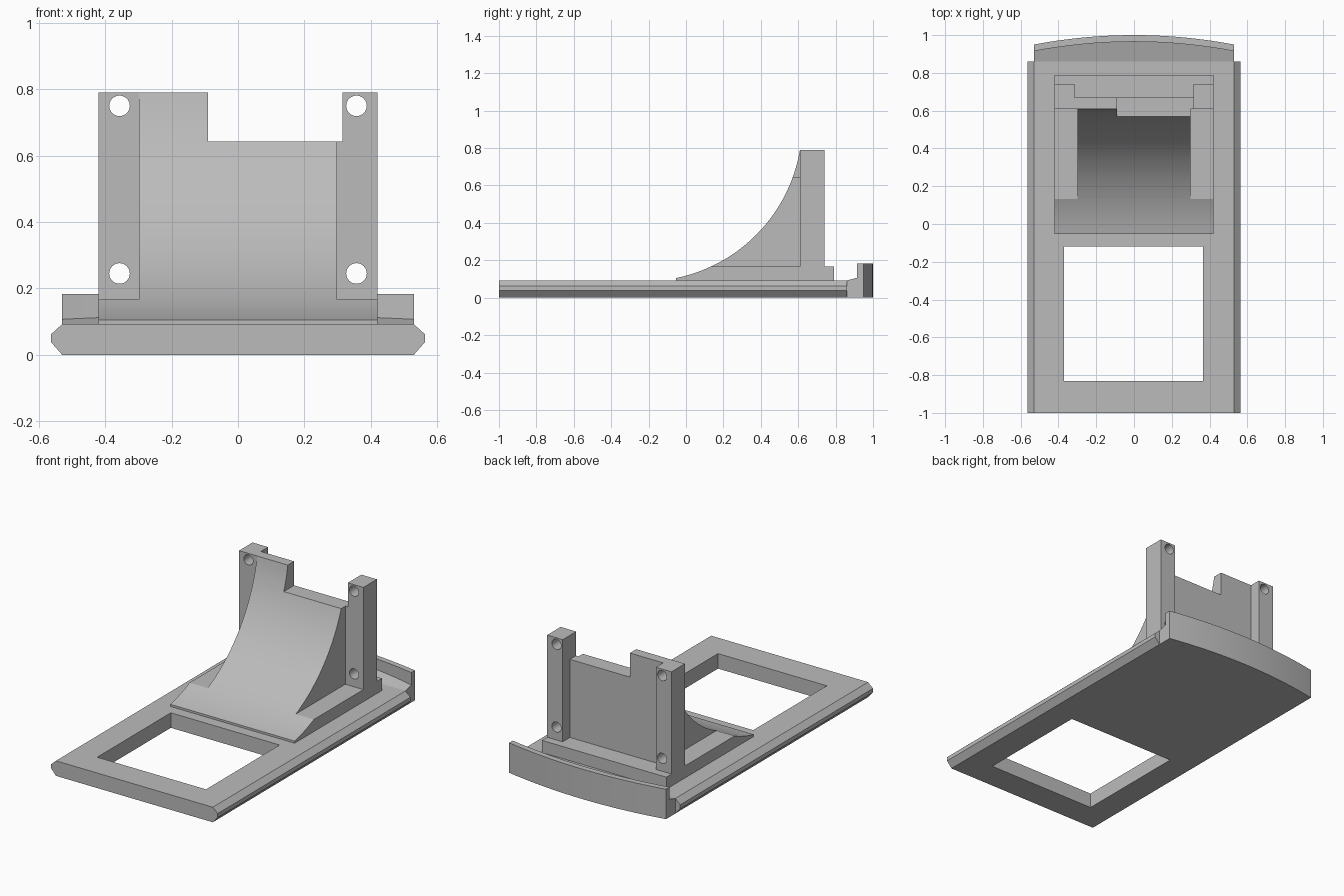
import bpy, bmesh, math
from mathutils import Vector

if "Cube" in bpy.data.objects:
    bpy.data.objects.remove(bpy.data.objects["Cube"])

grey = bpy.data.materials.new("plain grey")
grey.use_nodes = True
GREY = (0.50, 0.50, 0.50, 1)
grey.diffuse_color = GREY
grey.node_tree.nodes["Principled BSDF"].inputs["Base Color"].default_value = GREY

# Where an outline point (a, b) at extrusion depth d lands, per axis
PLACE = {"x": lambda a, b, d: (d, a, b),
         "y": lambda a, b, d: (a, d, b),
         "z": lambda a, b, d: (a, b, d)}


def prism(name, outline, axis, lo, hi):
    """Extrude a closed outline along an axis."""
    bm = bmesh.new()
    rings = [[bm.verts.new(PLACE[axis](a, b, d)) for a, b in outline] for d in (lo, hi)]
    bm.faces.new(rings[0])
    bm.faces.new(rings[1])
    for i in range(len(outline)):
        j = (i + 1) % len(outline)
        bm.faces.new((rings[0][i], rings[0][j], rings[1][j], rings[1][i]))
    bmesh.ops.recalc_face_normals(bm, faces=bm.faces)
    mesh = bpy.data.meshes.new(name)
    bm.to_mesh(mesh)
    bm.free()
    mesh.materials.append(grey)
    obj = bpy.data.objects.new(name, mesh)
    bpy.context.collection.objects.link(obj)
    return obj


def box(name, x0, x1, y0, y1, z0, z1):
    return prism(name, [(x0, y0), (x1, y0), (x1, y1), (x0, y1)], "z", z0, z1)


def combine(target, tool, operation):
    """Apply a boolean and discard the tool."""
    mod = target.modifiers.new("boolean", "BOOLEAN")
    mod.operation, mod.object, mod.solver = operation, tool, "EXACT"
    bpy.context.view_layer.objects.active = target
    bpy.ops.object.modifier_apply(modifier=mod.name)
    bpy.data.objects.remove(tool)


def smooth(obj):
    bpy.ops.object.select_all(action="DESELECT")
    obj.select_set(True)
    bpy.context.view_layer.objects.active = obj
    bpy.ops.object.shade_smooth_by_angle(angle=math.radians(20))


# Sliding plate with bevelled rails and a window
TOP, HALF, RAIL, REAR = 0.092, 0.53, 0.563, 0.86
side = [(HALF, 0), (RAIL, 0.038), (RAIL, 0.062), (HALF, TOP)]
plate = prism("base_plate", side + [(-x, z) for x, z in reversed(side)], "y", -1, REAR)
combine(plate, box("window_cutter", -0.37, 0.365, -0.83, -0.12, -0.1, 0.2), "DIFFERENCE")


# Bowed rear end: sloping floor and raised lip
def bow(y_mid, steps=24):
    xs = [HALF * (2 * i / steps - 1) for i in range(steps + 1)]
    return [(x, y_mid - 0.05 * (x / HALF) ** 2) for x in xs]


inner, outer = bow(0.965), bow(1.0)
floor = prism("rear_floor", [(HALF, REAR), (-HALF, REAR)] + inner, "z", 0, TOP)
for v in floor.data.vertices:
    if v.co.z > 0.01:
        v.co.z += 0.27 * (v.co.y - REAR)
lip = prism("rear_lip", inner + outer[::-1], "z", 0, 0.183)
smooth(lip)

# Concave arc shared by the toe and the ramp
CENTRE, RADIUS = Vector((-0.222, 0.931)), 0.843


def arc(z0, z1, steps):
    a0, a1 = (math.asin((z - CENTRE.y) / RADIUS) for z in (z0, z1))
    angles = [a0 + (a1 - a0) * i / steps for i in range(steps + 1)]
    return [(CENTRE.x + RADIUS * math.cos(a), CENTRE.y + RADIUS * math.sin(a)) for a in angles]


# Wide pedestal whose front toe follows the arc
LEDGE, HIGH, WIDE = 0.166, 0.79, 0.42
toe = arc(0.105, LEDGE, 8)
pedestal = prism("pedestal", [(toe[0][0], 0.08)] + toe + [(0.79, LEDGE), (0.79, 0.08)],
                 "x", -WIDE, WIDE)
smooth(pedestal)

# Solid curved ramp joined to the back wall, with the top notch cut out
curve = arc(LEDGE, HIGH, 32)
ramp = prism("curved_ramp", [(curve[0][0], 0.12)] + curve + [(0.65, HIGH), (0.65, 0.12)],
             "x", -0.298, 0.298)
combine(ramp, box("back_wall", -0.315, 0.315, 0.61, 0.67, 0.12, HIGH), "UNION")
combine(ramp, box("notch_cutter", -0.09, 0.4, 0.4, 0.9, 0.643, 1), "DIFFERENCE")
smooth(ramp)

# Upright posts with two screw holes each
for label, s in (("left", 1), ("right", -1)):
    x0, x1 = sorted((s * 0.315, s * WIDE))
    post = box(label + "_post", x0, x1, 0.61, 0.74, 0.12, HIGH)
    for z in (0.245, 0.75):
        ring = [(s * 0.357 + 0.031 * math.cos(math.tau * i / 32),
                 z + 0.031 * math.sin(math.tau * i / 32)) for i in range(32)]
        combine(post, prism("hole_cutter", ring, "y", 0.5, 0.9), "DIFFERENCE")
    smooth(post)
